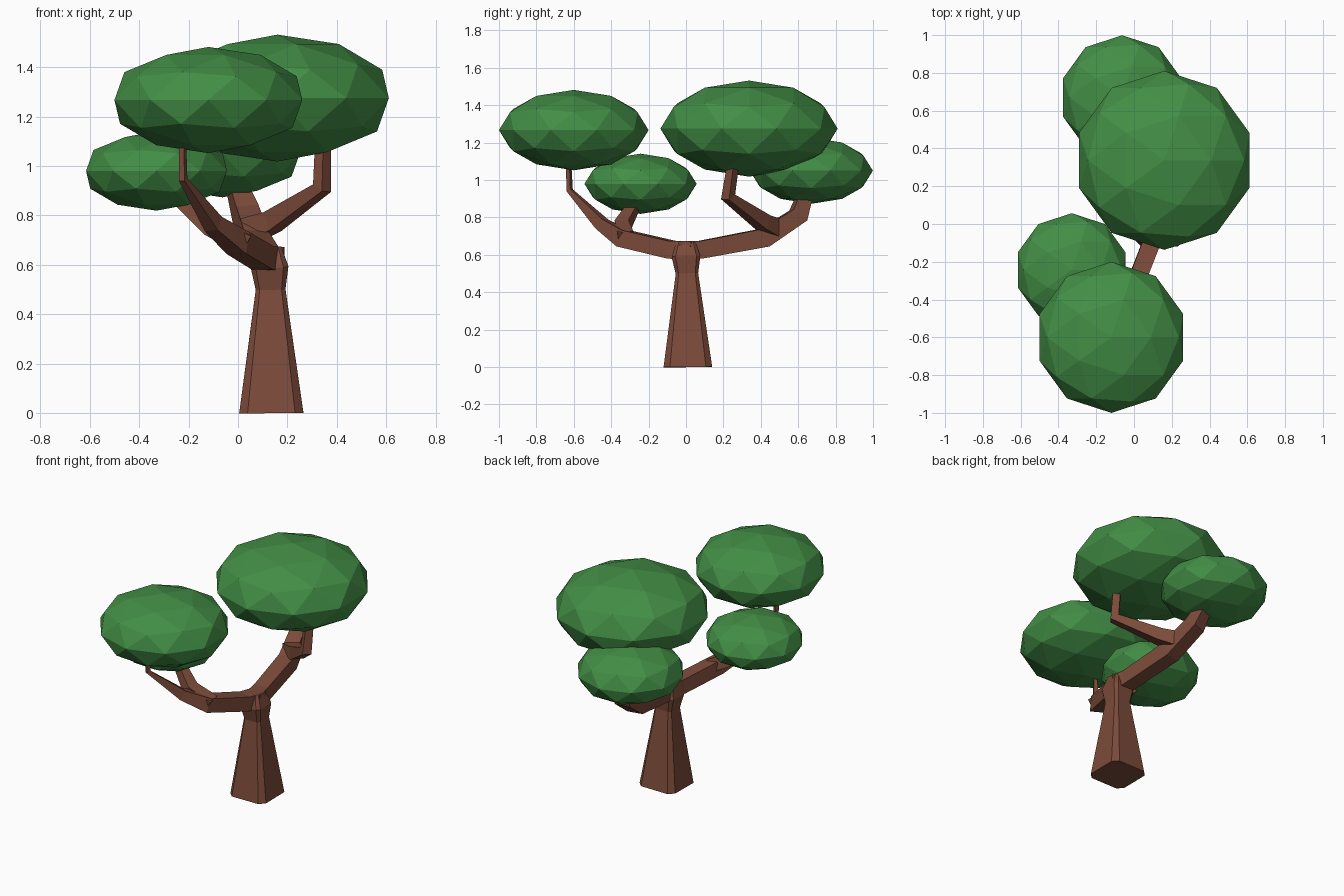
import bpy, bmesh
from mathutils import Vector

if "Cube" in bpy.data.objects:
    bpy.data.objects.remove(bpy.data.objects["Cube"])


def material(name, color):
    m = bpy.data.materials.new(name)
    m.diffuse_color = (*color, 1)
    m.use_nodes = True
    m.node_tree.nodes["Principled BSDF"].inputs["Base Color"].default_value = m.diffuse_color
    return m


bark = material("bark", (0.20, 0.07, 0.042))
leaf = material("leaf", (0.055, 0.27, 0.06))

SQUARE = [(-1, -1), (1, -1), (1, 1), (-1, 1)]
C = 0.74
CHAMFERED = [(-C, -1), (C, -1), (1, -C), (1, C), (C, 1), (-C, 1), (-1, C), (-1, -C)]


def limb(name, path, section=SQUARE, side=None):
    """Loft a section along (x, y, z, half_width) nodes."""
    pts = [Vector(p[:3]) for p in path]
    if side is None:
        side = Vector((0, 0, 1)).cross(pts[-1] - pts[0]).normalized()
    bm = bmesh.new()
    rings = []
    for i, p in enumerate(pts):
        t = Vector()
        if i > 0:
            t += (p - pts[i - 1]).normalized()
        if i < len(pts) - 1:
            t += (pts[i + 1] - p).normalized()
        t.normalize()
        s = (side - t * side.dot(t)).normalized()
        u = t.cross(s)
        r = path[i][3]
        rings.append([bm.verts.new(p + s * a * r + u * b * r) for a, b in section])
    n = len(section)
    for lo, hi in zip(rings, rings[1:]):
        for k in range(n):
            bm.faces.new((lo[k], lo[(k + 1) % n], hi[(k + 1) % n], hi[k]))
    bm.faces.new(rings[0][::-1])
    bm.faces.new(rings[-1])
    bmesh.ops.recalc_face_normals(bm, faces=bm.faces)
    me = bpy.data.meshes.new(name)
    bm.to_mesh(me)
    bm.free()
    ob = bpy.data.objects.new(name, me)
    me.materials.append(bark)
    bpy.context.collection.objects.link(ob)


# Trunk with a swollen fork at the top
limb("trunk", [(0.135, 0.01, 0, 0.13), (0.132, 0.005, 0.5, 0.06),
               (0.128, 0, 0.59, 0.076), (0.125, 0, 0.672, 0.05)],
     CHAMFERED, Vector((1, 0, 0)))

# Front fork: main limb and its side branch
limb("front_limb", [(0.14, 0.04, 0.622, 0.05), (0.10, -0.08, 0.628, 0.047),
                    (0.0, -0.335, 0.688, 0.046), (-0.10, -0.45, 0.765, 0.032),
                    (-0.222, -0.622, 0.945, 0.013), (-0.225, -0.63, 1.15, 0.01)])
limb("front_branch", [(0.03, -0.32, 0.685, 0.042), (-0.11, -0.34, 0.755, 0.038),
                      (-0.22, -0.285, 0.85, 0.028), (-0.29, -0.25, 0.94, 0.02)])

# Back fork: main limb and its side branch
limb("back_limb", [(0.135, -0.04, 0.622, 0.05), (0.115, 0.08, 0.628, 0.047),
                   (0.07, 0.42, 0.692, 0.05), (0.03, 0.60, 0.81, 0.047),
                   (-0.01, 0.64, 0.93, 0.035)])
limb("back_branch", [(0.05, 0.48, 0.74, 0.048), (0.14, 0.41, 0.775, 0.04),
                     (0.34, 0.225, 0.91, 0.028), (0.345, 0.26, 1.14, 0.022)],
     side=Vector((0.67, 0.74, 0)))

# Leaf clusters: flattened faceted balls
for name, centre, radius, height in [
        ("large_back_canopy", (0.16, 0.337, 1.275), 0.474, 0.257),
        ("large_front_canopy", (-0.12, -0.6, 1.267), 0.4, 0.215),
        ("small_front_canopy", (-0.33, -0.243, 0.98), 0.3, 0.161),
        ("small_back_canopy", (-0.063, 0.67, 1.05), 0.329, 0.177)]:
    bpy.ops.mesh.primitive_ico_sphere_add(subdivisions=2, radius=1, location=centre)
    ob = bpy.context.object
    ob.name = name
    ob.scale = (radius, radius, height)
    ob.data.materials.append(leaf)
